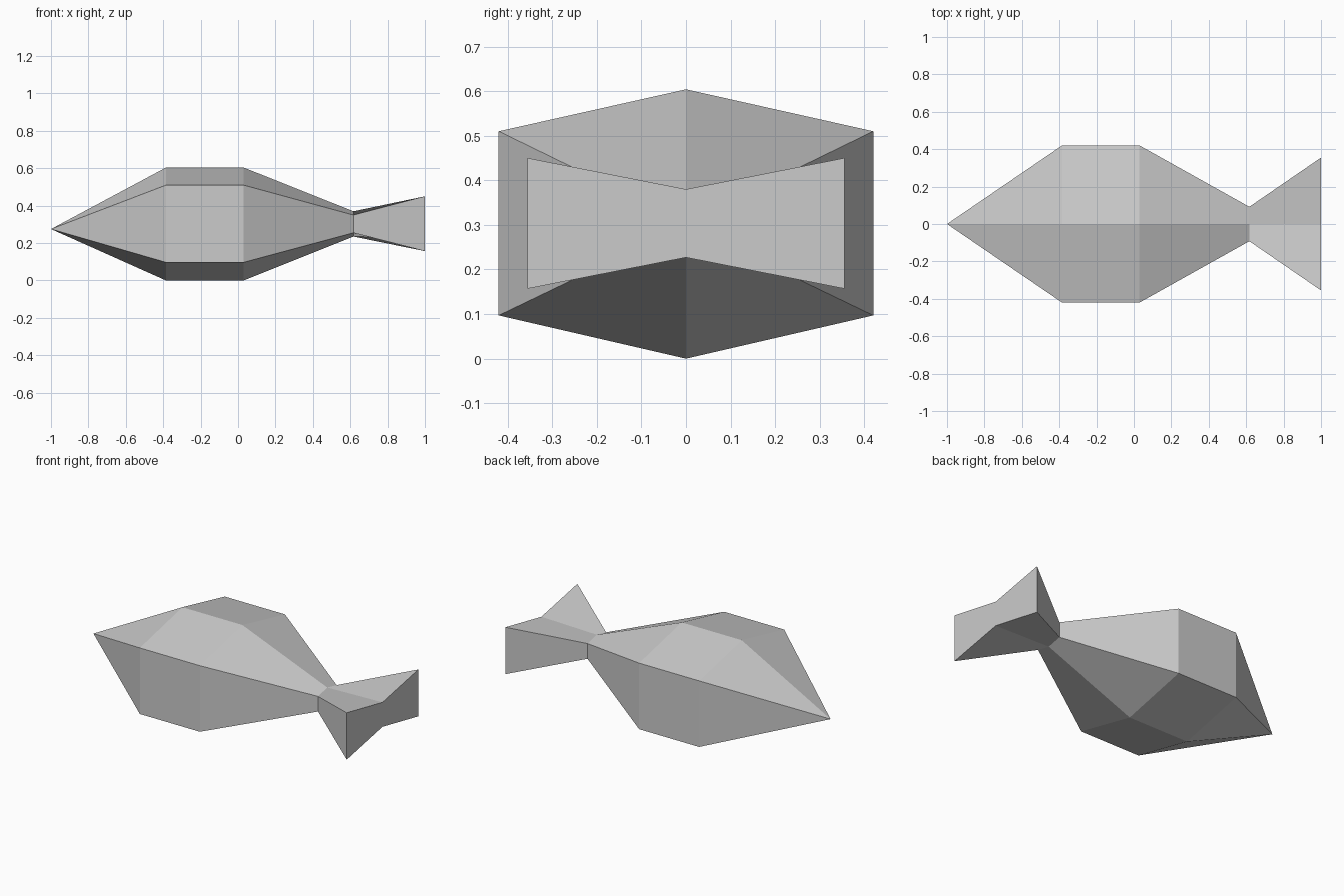
import bpy, bmesh

if "Cube" in bpy.data.objects:
    bpy.data.objects.remove(bpy.data.objects["Cube"])

# Cross-sections along the fish:
# x, half width, side bottom z, side top z, keel z, ridge z
SECTIONS = [
    (-0.385, 0.42, 0.097, 0.51, 0.0, 0.604),   # front of belly
    (0.03, 0.42, 0.097, 0.51, 0.0, 0.604),     # back of belly
    (0.617, 0.092, 0.255, 0.35, 0.235, 0.37),  # narrow neck
    (1.0, 0.355, 0.157, 0.45, 0.227, 0.38),    # flared tail end
]

grey = bpy.data.materials.new("light_grey")
grey.diffuse_color = (0.6, 0.6, 0.6, 1)
grey.use_nodes = True
grey.node_tree.nodes["Principled BSDF"].inputs["Base Color"].default_value = grey.diffuse_color

bm = bmesh.new()


def ring(x, w, low, high, keel, ridge):
    """Six-sided section, mirrored about y = 0."""
    pts = [(0, ridge), (-w, high), (-w, low), (0, keel), (w, low), (w, high)]
    return [bm.verts.new((x, y, z)) for y, z in pts]


rings = [ring(*s) for s in SECTIONS]

# Pointed nose
nose = bm.verts.new((-1, 0, 0.275))
for i in range(6):
    bm.faces.new((nose, rings[0][i], rings[0][(i + 1) % 6]))

# Body and tail skin
for a, b in zip(rings, rings[1:]):
    for i in range(6):
        j = (i + 1) % 6
        bm.faces.new((a[i], b[i], b[j], a[j]))

# Flat tail end, split along the centre
t = rings[-1]
bm.faces.new((t[0], t[1], t[2], t[3]))
bm.faces.new((t[0], t[3], t[4], t[5]))

bmesh.ops.recalc_face_normals(bm, faces=bm.faces)
mesh = bpy.data.meshes.new("fish_body")
bm.to_mesh(mesh)
bm.free()
mesh.materials.append(grey)
bpy.context.collection.objects.link(bpy.data.objects.new("fish_body", mesh))
